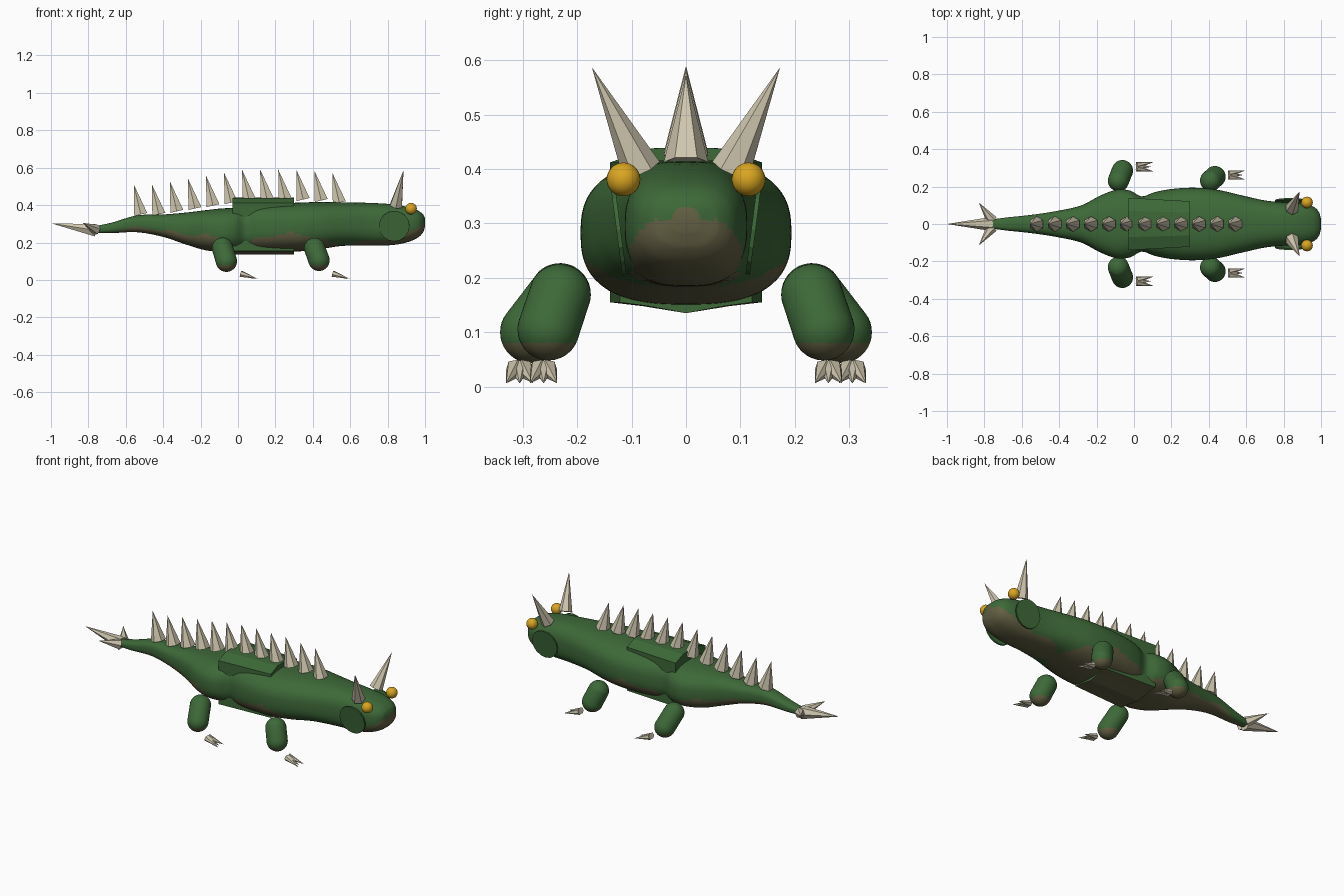
import bpy, bmesh, math
from mathutils import Vector

cube = bpy.data.objects.get("Cube")
if cube:
    bpy.data.objects.remove(cube, do_unlink=True)


def material(name, color):
    mat = bpy.data.materials.new(name)
    mat.use_nodes = True
    mat.diffuse_color = (*color, 1)
    shader = next(n for n in mat.node_tree.nodes if n.type == 'BSDF_PRINCIPLED')
    shader.inputs["Base Color"].default_value = (*color, 1)
    return mat


GREEN = material("scale green", (0.047, 0.14, 0.04))
OLIVE = material("belly olive", (0.125, 0.117, 0.056))
BONE = material("bone", (0.63, 0.57, 0.43))
GOLD = material("eye gold", (0.7, 0.38, 0.015))


def finish(name, bm, materials, smooth=False, is_belly=None):
    """Turn a bmesh into an object; is_belly picks faces for the second material."""
    bmesh.ops.recalc_face_normals(bm, faces=bm.faces)
    if is_belly:
        for face in bm.faces:
            face.material_index = int(is_belly(face.calc_center_median()))
    mesh = bpy.data.meshes.new(name)
    bm.to_mesh(mesh)
    bm.free()
    for mat in materials:
        mesh.materials.append(mat)
    obj = bpy.data.objects.new(name, mesh)
    bpy.context.collection.objects.link(obj)
    if smooth:
        bpy.ops.object.select_all(action='DESELECT')
        obj.select_set(True)
        bpy.context.view_layer.objects.active = obj
        bpy.ops.object.shade_smooth_by_angle(angle=math.radians(45))
    return obj


def loft(rings):
    """Skin closed rings of equal length and cap both ends."""
    bm = bmesh.new()
    loops = [[bm.verts.new(p) for p in ring] for ring in rings]
    for a, b in zip(loops, loops[1:]):
        for i in range(len(a)):
            j = (i + 1) % len(a)
            bm.faces.new((a[i], a[j], b[j], b[i]))
    bm.faces.new(loops[0])
    bm.faces.new(loops[-1])
    return bm


def place(bm, start, direction):
    """Aim the mesh's z axis along direction and move it to start."""
    turn = Vector((0, 0, 1)).rotation_difference(direction)
    bmesh.ops.rotate(bm, verts=bm.verts, matrix=turn.to_matrix())
    bmesh.ops.translate(bm, verts=bm.verts, vec=start)


def spike(name, base, tip, radius, sides=6):
    base, tip = Vector(base), Vector(tip)
    length = (tip - base).length
    bm = bmesh.new()
    bmesh.ops.create_cone(bm, cap_ends=True, segments=sides, radius1=radius,
                          radius2=0, depth=length)
    place(bm, (base + tip) / 2, tip - base)
    return finish(name, bm, [BONE])


# Body stations: x, half width, bottom, top, height where belly colour ends
STATIONS = [
    (-.78, .022, .25, .285, .24), (-.68, .035, .25, .305, .255),
    (-.54, .05, .255, .345, .28), (-.4, .072, .23, .35, .265),
    (-.28, .1, .19, .36, .245), (-.18, .152, .16, .372, .24),
    (-.09, .184, .15, .382, .22), (-.02, .178, .152, .385, .2),
    (.04, .148, .155, .39, .19), (.11, .17, .15, .405, .23),
    (.2, .187, .15, .41, .235), (.32, .194, .152, .413, .25),
    (.44, .184, .165, .417, .215), (.56, .157, .182, .415, .19),
    (.7, .126, .184, .412, .21), (.82, .114, .186, .405, .225),
    (.9, .11, .2, .392, .25), (.96, .092, .225, .372, .285),
    (.99, .062, .255, .35, .31), (1, .025, .285, .33, .31)]


def station(x):
    """Cubic interpolation of the body table at x."""
    k = max(i for i in range(len(STATIONS) - 1) if STATIONS[i][0] <= x or i == 0)
    a, b = STATIONS[k], STATIONS[k + 1]
    before, after = STATIONS[max(k - 1, 0)], STATIONS[min(k + 2, len(STATIONS) - 1)]
    span = b[0] - a[0]
    t = min(max((x - a[0]) / span, 0), 1)
    values = []
    for c in range(1, 5):
        ma = (b[c] - before[c]) / (b[0] - before[0]) * span
        mb = (after[c] - a[c]) / (after[0] - a[0]) * span
        rise = b[c] - a[c]
        values.append(a[c] + t * (ma + t * (3 * rise - 2 * ma - mb + t * (ma + mb - 2 * rise))))
    return values


def body_ring(x, count=64):
    width, low, high, _ = station(x)
    ring = []
    for i in range(count):
        angle = math.tau * i / count
        c, s = (math.copysign(abs(f(angle)) ** 0.76, f(angle)) for f in (math.cos, math.sin))
        ring.append((x, width * c, (low + high) / 2 + (high - low) / 2 * s))
    return ring


xs = []
for a, b in zip(STATIONS, STATIONS[1:]):
    xs += [a[0] + (b[0] - a[0]) * i / 6 for i in range(6)]
finish("body", loft([body_ring(x) for x in xs + [1]]), [GREEN, OLIVE], True,
       lambda p: p.z < station(p.x)[3] + 0.006 * math.sin(31 * p.x))

# Angular shell wrapped round the middle of the body
HALF = [(.08, .148), (.14, .155), (.14, .412), (.07, .438)]
outline = [(0, .135)] + HALF + [(0, .44)] + [(-y, z) for y, z in reversed(HALF)]
finish("middle_shell", loft([[(x, y * scale, z) for y, z in outline]
                             for x, scale in ((-.03, 1), (.3, .87))]),
       [GREEN, OLIVE], False, lambda p: p.z < 0.16)

# Row of back spikes leaning towards the tail
for i in range(12):
    x = -.52 + i * .0965
    z = .35 + .08 * min(max((x + .43) / .5, 0), 1) - .12 * max(x - .4, 0)
    spike(f"back_spike_{i + 1}", (x, 0, z), (x - .037, 0, z + .16), .041)

# Tail tip spikes
spike("tail_spike_middle", (-.76, 0, .265), (-1, 0, .303), .038)

for side, sign in (("left", 1), ("right", -1)):
    spike(f"tail_spike_{side}", (-.76, sign * .02, .268), (-.83, sign * .115, .305), .03)
    spike(f"head_horn_{side}", (.845, sign * .082, .398), (.885, sign * .173, .587), .037)

    # Eye
    bm = bmesh.new()
    bmesh.ops.create_uvsphere(bm, u_segments=24, v_segments=16, radius=.031)
    bmesh.ops.translate(bm, verts=bm.verts, vec=(.925, sign * .115, .381))
    finish(f"eye_{side}", bm, [GOLD], True)

    # Flat cheek disc
    bm = bmesh.new()
    bmesh.ops.create_cone(bm, cap_ends=True, segments=16, radius1=.082, radius2=.082, depth=.008)
    place(bm, (.835, sign * .124, .288), Vector((0, sign, -.13)))
    finish(f"cheek_{side}", bm, [GREEN])

    # Legs as capsules, with olive soles and three-toed claws
    for end, hip, ankle, claw in (
            ("front", (.41, .232, .168), (.433, .253, .105), (.507, .262)),
            ("rear", (-.083, .232, .17), (-.062, .285, .1), (.015, .306))):
        hip, ankle = (Vector((x, sign * y, z)) for x, y, z in (hip, ankle))
        half = (hip - ankle).length / 2
        bm = bmesh.new()
        bmesh.ops.create_uvsphere(bm, u_segments=32, v_segments=20, radius=.057)
        for v in bm.verts:
            v.co.z += half if v.co.z > .001 else -half
        place(bm, (hip + ankle) / 2, hip - ankle)
        bmesh.ops.bisect_plane(bm, geom=bm.verts[:] + bm.edges[:] + bm.faces[:],
                               plane_co=(0, 0, .08), plane_no=(0, 0, 1))
        finish(f"{end}_leg_{side}", bm, [GREEN, OLIVE], True, lambda p: p.z < .08)
        x, y = claw
        for toe in (-1, 0, 1):
            spike(f"{end}_claw_{side}_{toe + 2}", (x, sign * y + toe * .008, .033),
                  (x + .09 - .015 * (toe == 0), sign * y + toe * .025, .006), .018)
